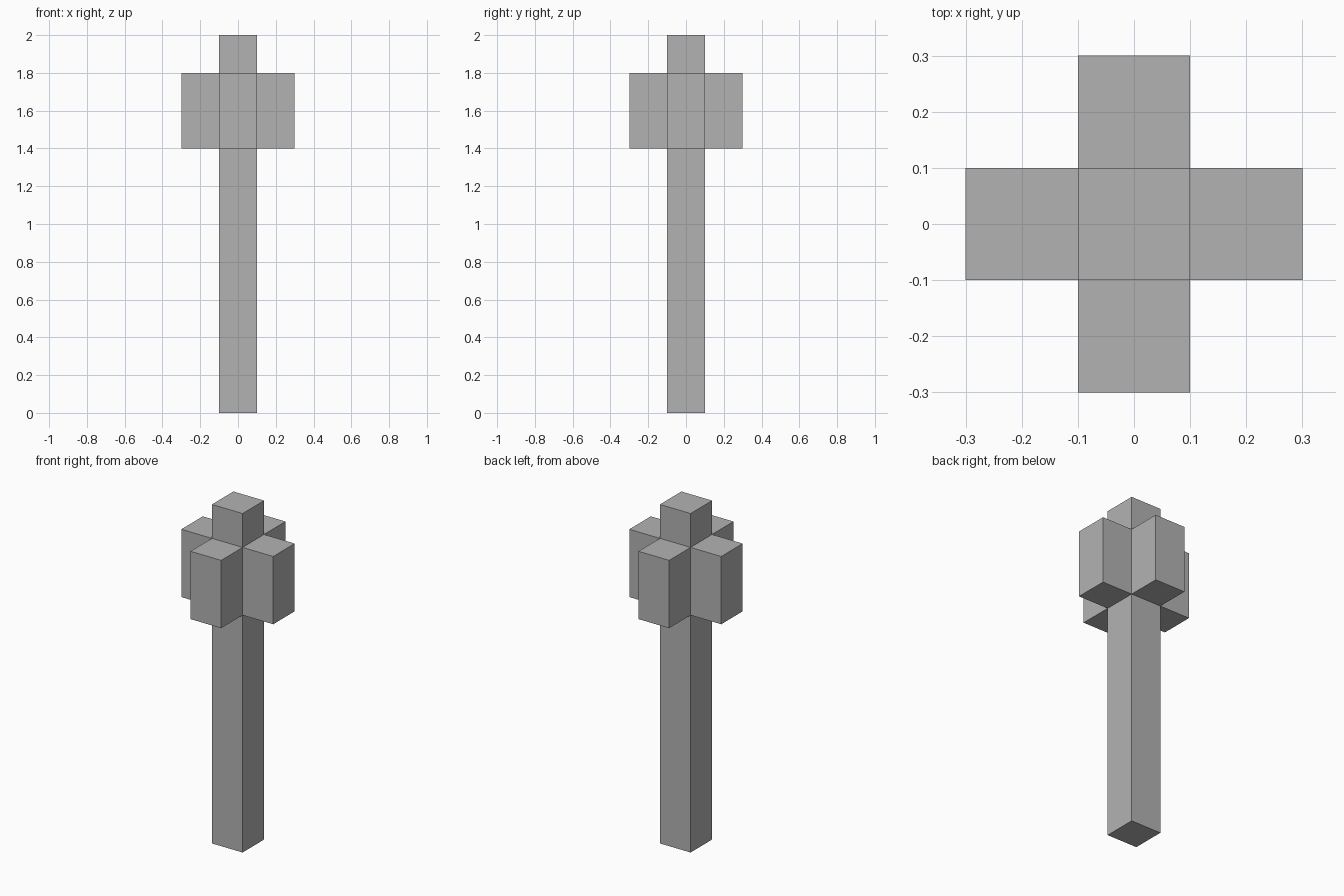
import bpy

cube = bpy.data.objects.get("Cube")
if cube:
    bpy.data.objects.remove(cube, do_unlink=True)

# Single plain material
grey = bpy.data.materials.new("plain_grey")
grey.use_nodes = True
colour = (0.45, 0.45, 0.45, 1)
grey.diffuse_color = colour
grey.node_tree.nodes["Principled BSDF"].inputs["Base Color"].default_value = colour

WIDTH = 0.2


def box(name, centre, size):
    bpy.ops.mesh.primitive_cube_add(size=1, location=centre)
    obj = bpy.context.object
    obj.name = name
    obj.scale = size
    bpy.ops.object.transform_apply(location=False, rotation=False, scale=True)
    obj.data.materials.append(grey)
    return obj


# Tall square column
box("column", (0, 0, 1), (WIDTH, WIDTH, 2))

# Four blocks around the upper column, one against each side
sides = {"left": (1, 0), "right": (-1, 0), "front": (0, -1), "back": (0, 1)}
for side, (x, y) in sides.items():
    box(side + "_block", (x * WIDTH, y * WIDTH, 1.6), (WIDTH, WIDTH, 0.4))
